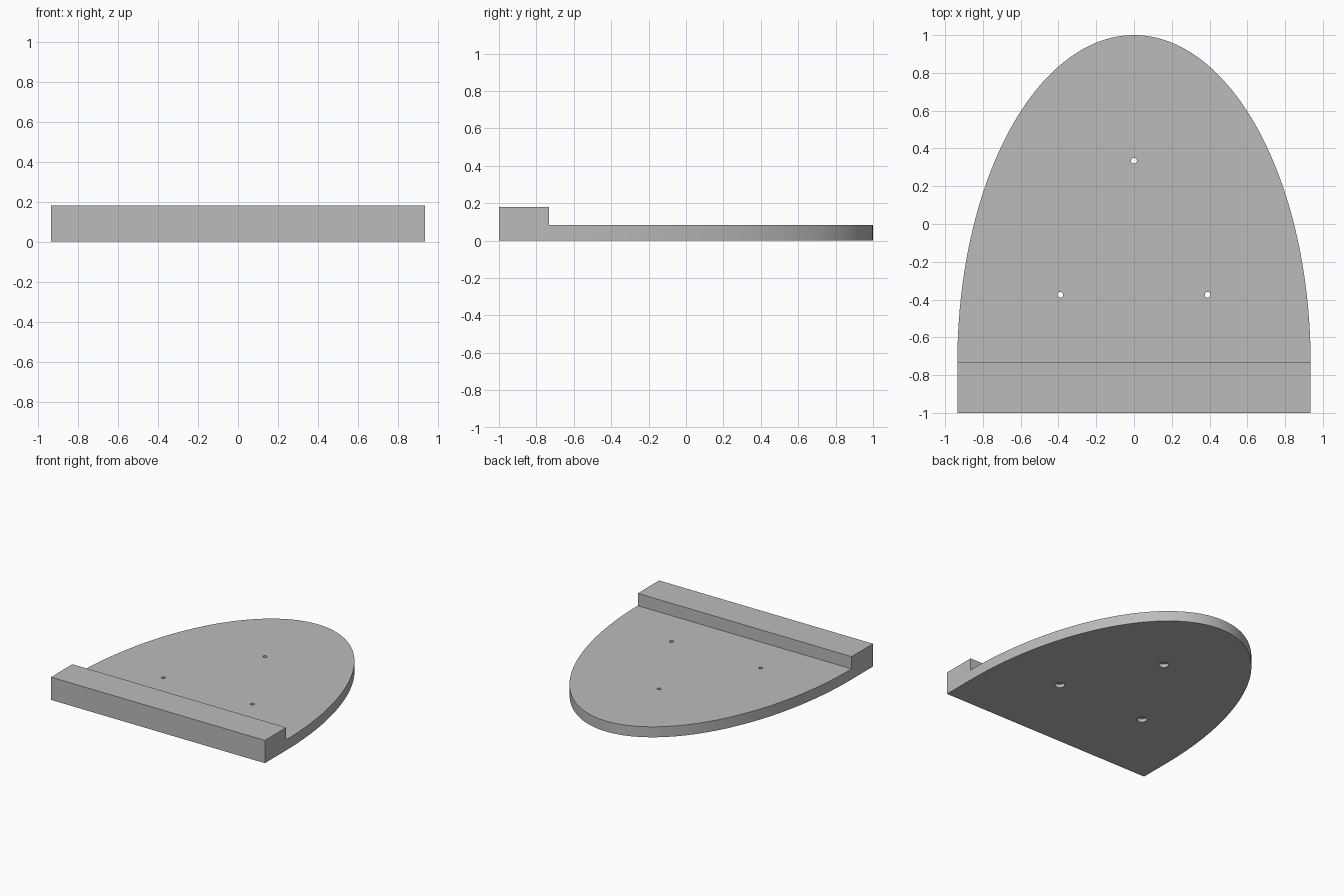
import bpy, bmesh
from math import sin, cos, pi, radians

if "Cube" in bpy.data.objects:
    bpy.data.objects.remove(bpy.data.objects["Cube"])

HALF_W, BACK, FRONT, STEP = 0.935, 1.0, -1.0, -0.733
PLATE_H, BAR_H = 0.083, 0.18
ARC = 96
HOLES = [(0, 0.335), (0.39, -0.375), (-0.39, -0.375)]

grey = bpy.data.materials.new("plain grey")
grey.use_nodes = True
colour = (0.5, 0.5, 0.5, 1)
grey.diffuse_color = colour
grey.node_tree.nodes["Principled BSDF"].inputs["Base Color"].default_value = colour


def make_object(name, bm):
    bmesh.ops.recalc_face_normals(bm, faces=bm.faces)
    mesh = bpy.data.meshes.new(name)
    bm.to_mesh(mesh)
    bm.free()
    mesh.materials.append(grey)
    obj = bpy.data.objects.new(name, mesh)
    bpy.context.collection.objects.link(obj)
    return obj


def raise_face(bm, face, height):
    """Extrude one face straight up and return its new top."""
    out = bmesh.ops.extrude_face_region(bm, geom=[face])["geom"]
    verts = [g for g in out if isinstance(g, bmesh.types.BMVert)]
    bmesh.ops.translate(bm, verts=verts, vec=(0, 0, height))


# Half-elliptical plate with a raised bar along its straight front edge
bm = bmesh.new()
arc = [bm.verts.new((HALF_W * cos(pi * i / ARC),
                     STEP + (BACK - STEP) * sin(pi * i / ARC), 0))
       for i in range(ARC + 1)]
corners = [bm.verts.new((x, FRONT, 0)) for x in (-HALF_W, HALF_W)]
bm.faces.new(arc)
bm.faces.new([arc[0], arc[-1]] + corners)
out = bmesh.ops.extrude_face_region(bm, geom=bm.faces[:], use_keep_orig=True)["geom"]
bmesh.ops.translate(bm, verts=[g for g in out if isinstance(g, bmesh.types.BMVert)],
                    vec=(0, 0, PLATE_H))
bar_top = next(f for f in bm.faces if len(f.verts) == 4
               and all(v.co.z > PLATE_H / 2 for v in f.verts))
raise_face(bm, bar_top, BAR_H - PLATE_H)
bmesh.ops.dissolve_limit(bm, angle_limit=radians(0.1), verts=bm.verts, edges=bm.edges)
shelf = make_object("shelf_plate", bm)

# Stepped screw holes, wider on the underside
profile = [(0.036, -0.05), (0.036, 0.027), (0.015, 0.027), (0.015, 0.13)]
SIDES = 32
bm = bmesh.new()
for x, y in HOLES:
    rings = [[bm.verts.new((x + r * cos(2 * pi * i / SIDES),
                            y + r * sin(2 * pi * i / SIDES), z))
              for i in range(SIDES)] for r, z in profile]
    bm.faces.new(rings[0])
    bm.faces.new(rings[-1])
    for low, high in zip(rings, rings[1:]):
        for i in range(SIDES):
            j = (i + 1) % SIDES
            bm.faces.new((low[i], low[j], high[j], high[i]))
cutter = make_object("screw_hole_cutter", bm)
cutter.hide_render = True

cut = shelf.modifiers.new("screw holes", "BOOLEAN")
cut.operation = "DIFFERENCE"
cut.solver = "EXACT"
cut.object = cutter

bpy.ops.object.select_all(action="DESELECT")
shelf.select_set(True)
bpy.context.view_layer.objects.active = shelf
bpy.ops.object.modifier_apply(modifier=cut.name)
bpy.data.objects.remove(cutter)
bpy.ops.object.shade_smooth_by_angle(angle=radians(30))
